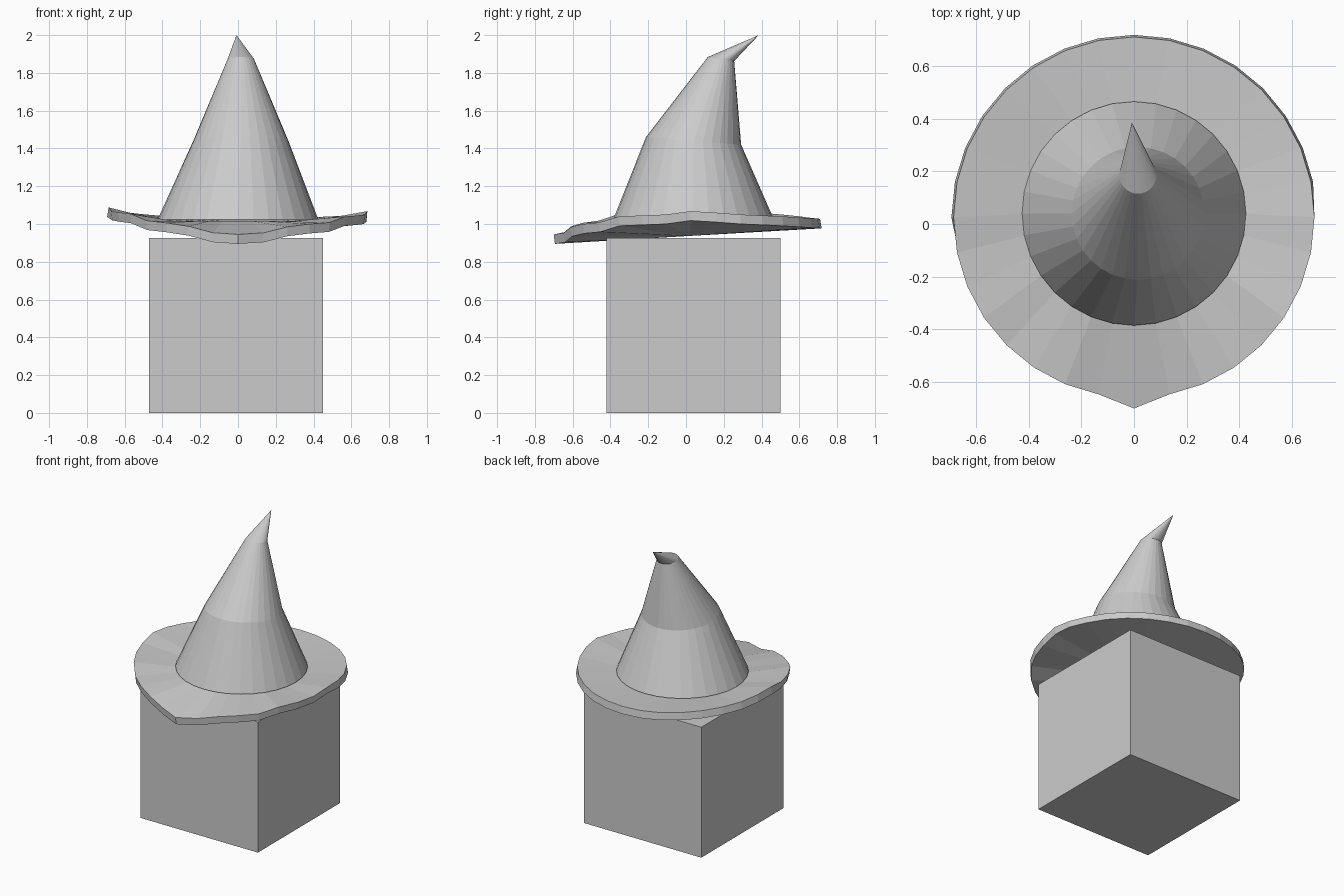
import bpy, bmesh, math
from mathutils import Vector

if "Cube" in bpy.data.objects:
    bpy.data.objects.remove(bpy.data.objects["Cube"])

SEG = 32


def finish(name, bm):
    bmesh.ops.recalc_face_normals(bm, faces=bm.faces[:])
    mesh = bpy.data.meshes.new(name)
    bm.to_mesh(mesh)
    bm.free()
    obj = bpy.data.objects.new(name, mesh)
    bpy.context.collection.objects.link(obj)
    return obj


def bridge(bm, a, b):
    for i in range(SEG):
        j = (i + 1) % SEG
        bm.faces.new((a[i], a[j], b[j], b[i]))


def fan(bm, ring, point):
    c = bm.verts.new(point)
    for i in range(SEG):
        bm.faces.new((ring[i], ring[(i + 1) % SEG], c))


# Block: a cube split into cracked pieces around seed points
size, centre = 0.92, Vector((-0.01, 0.04, 0.4625))
seeds = [Vector(p) for p in (
    (-0.36, -0.30, 0.84), (-0.08, -0.28, 0.86), (0.20, -0.25, 0.58),
    (-0.30, -0.30, 0.62), (-0.42, -0.25, 0.32), (-0.10, -0.25, 0.24),
    (0.30, -0.22, 0.20), (0.34, -0.20, 0.80), (0.25, 0.30, 0.65),
    (0.25, 0.30, 0.15), (-0.28, 0.32, 0.70), (-0.28, 0.30, 0.20))]
for n, seed in enumerate(seeds):
    bm = bmesh.new()
    bmesh.ops.create_cube(bm, size=size)
    for v in bm.verts:
        v.co = v.co + centre
        v.co.z = 0.0 if v.co.z < 0.4 else 0.925
    for other in seeds:
        if other is seed:
            continue
        cut = bmesh.ops.bisect_plane(
            bm, geom=bm.verts[:] + bm.edges[:] + bm.faces[:], dist=1e-5,
            plane_co=(seed + other) / 2, plane_no=other - seed, clear_outer=True)
        edges = [e for e in cut["geom_cut"] if isinstance(e, bmesh.types.BMEdge)]
        if edges:
            bmesh.ops.holes_fill(bm, edges=edges, sides=0)
    finish(f"block_piece_{n + 1}", bm)

# Brim: wavy disc, edge heights from front round to back
heights = [0.945, 0.953, 0.985, 1.0, 1.008, 1.04, 1.045, 1.05, 1.068,
           1.06, 1.05, 1.045, 1.04, 1.035, 1.03, 1.028, 1.027]
bm = bmesh.new()
inner, top, bottom = [], [], []
for i in range(SEG):
    a = 2 * math.pi * i / SEG
    s, c = math.sin(a), -math.cos(a)
    z = heights[min(i, SEG - i)] + (0.02 * s * s if s < 0 else 0)
    r = 0.725 if i == 0 else 0.685
    inner.append(bm.verts.new((0.40 * s, 0.04 + 0.40 * c, 1.015)))
    top.append(bm.verts.new((r * s, 0.025 + r * c, z)))
    r += 0.008 if c > 0 else -0.006
    bottom.append(bm.verts.new((r * s, 0.025 + r * c, z - 0.05)))
bridge(bm, inner, top)
bridge(bm, top, bottom)
fan(bm, inner, (0, 0.04, 1.015))
fan(bm, bottom, (0, 0.02, 0.937))
finish("hat_brim", bm)

# Crown: bent cone through tilted rings (x, y, z, radius, slope along y)
bm = bmesh.new()
rings = []
for x, y, z, r, slope in ((0.0, 0.04, 1.025, 0.425, 0.0),
                          (0.015, 0.04, 1.44, 0.252, -0.08),
                          (0.015, 0.185, 1.873, 0.07, -0.15)):
    ring = []
    for i in range(SEG):
        a = 2 * math.pi * i / SEG
        dy = -r * math.cos(a)
        ring.append(bm.verts.new((x + r * math.sin(a), y + dy, z + slope * dy)))
    rings.append(ring)
bridge(bm, rings[0], rings[1])
bridge(bm, rings[1], rings[2])
fan(bm, rings[2], (-0.008, 0.385, 2.0))
bm.faces.new(rings[0])
finish("hat_crown", bm)
